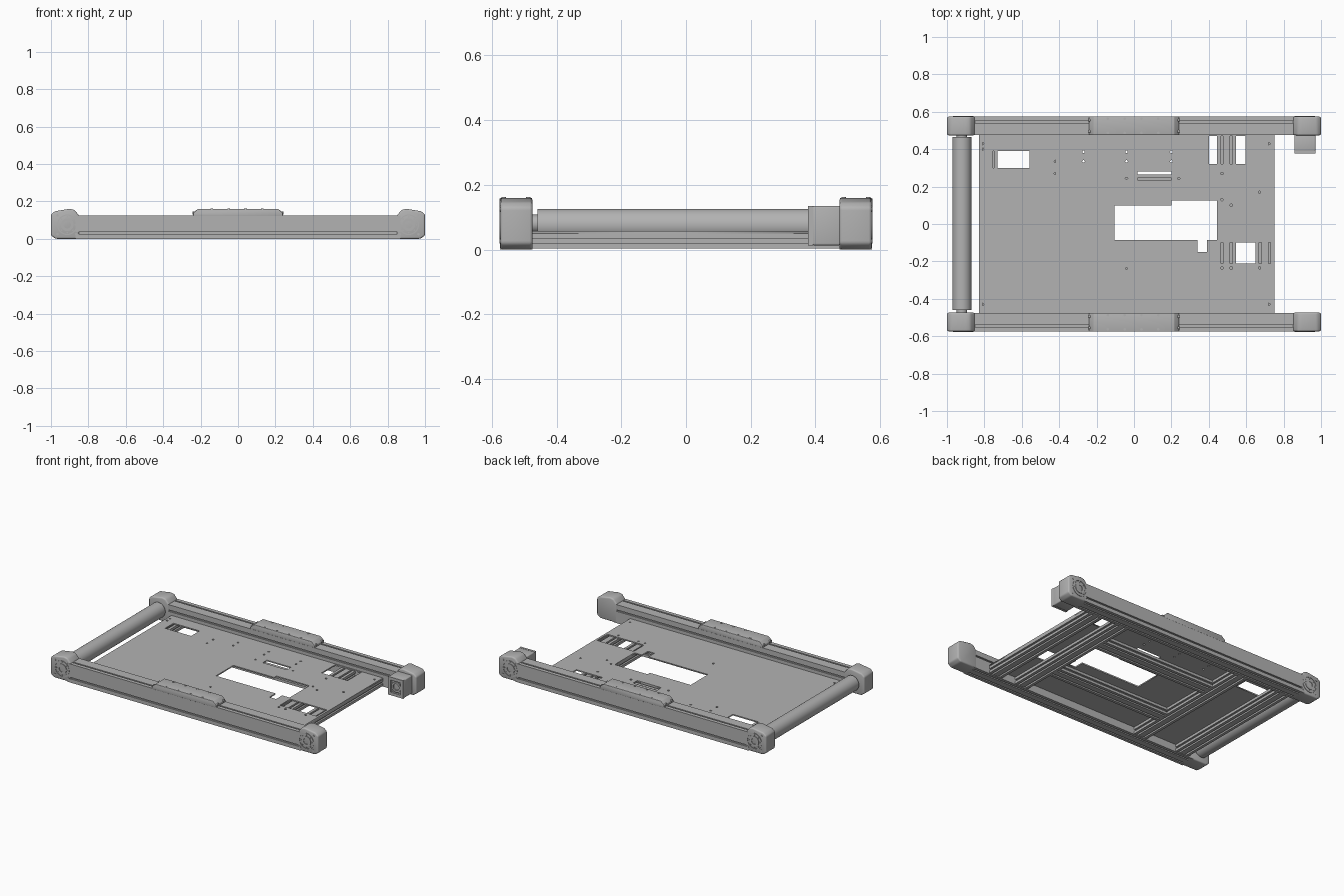
import bpy, bmesh, math
from mathutils import Matrix

cube = bpy.data.objects.get("Cube")
if cube:
    bpy.data.objects.remove(cube, do_unlink=True)

grey = bpy.data.materials.new("machined_grey")
grey.use_nodes = True
grey.diffuse_color = (0.45, 0.45, 0.45, 1)
grey.node_tree.nodes["Principled BSDF"].inputs["Base Color"].default_value = (0.45, 0.45, 0.45, 1)


def activate(ob):
    bpy.ops.object.select_all(action='DESELECT')
    ob.select_set(True)
    bpy.context.view_layer.objects.active = ob


def finish(name, bm, bevel=0, smooth=False):
    bmesh.ops.recalc_face_normals(bm, faces=bm.faces)
    mesh = bpy.data.meshes.new(name)
    bm.to_mesh(mesh)
    bm.free()
    mesh.materials.append(grey)
    ob = bpy.data.objects.new(name, mesh)
    bpy.context.collection.objects.link(ob)
    activate(ob)
    if bevel:
        mod = ob.modifiers.new("edge_rounding", 'BEVEL')
        mod.width, mod.segments, mod.limit_method = bevel, 3, 'ANGLE'
        bpy.ops.object.convert(target='MESH')
    if bevel or smooth:
        bpy.ops.object.shade_smooth_by_angle(angle=math.radians(35))
    return ob


def prism(name, pts, axis, start, end, bevel=0):
    """Extrude a closed profile along x or y."""
    bm = bmesh.new()
    loops = []
    for t in (start, end):
        loops.append([bm.verts.new((t, u, v) if axis == 'X' else (u, t, v)) for u, v in pts])
    n = len(pts)
    for i in range(n):
        j = (i + 1) % n
        bm.faces.new((loops[0][i], loops[0][j], loops[1][j], loops[1][i]))
    for loop in loops:
        bm.faces.new(loop)
    return finish(name, bm, bevel)


def rect(u0, v0, u1, v1):
    return [(u0, v0), (u1, v0), (u1, v1), (u0, v1)]


def grooved(u0, v0, u1, v1, bottom=(), right=(), top=(), left=(), w=0.006, d=0.012):
    """Rectangle whose sides carry slots at the given positions."""
    pts = [(u0, v0)]
    for c in sorted(bottom):
        pts += [(c - w, v0), (c - w, v0 + d), (c + w, v0 + d), (c + w, v0)]
    pts.append((u1, v0))
    for c in sorted(right):
        pts += [(u1, c - w), (u1 - d, c - w), (u1 - d, c + w), (u1, c + w)]
    pts.append((u1, v1))
    for c in sorted(top, reverse=True):
        pts += [(c + w, v1), (c + w, v1 - d), (c - w, v1 - d), (c - w, v1)]
    pts.append((u0, v1))
    for c in sorted(left, reverse=True):
        pts += [(u0, c + w), (u0 + d, c + w), (u0 + d, c - w), (u0, c - w)]
    return pts


def rod(name, centre, radius, length, axis='Z', sides=32):
    bm = bmesh.new()
    turn = {'Z': Matrix(), 'Y': Matrix.Rotation(math.pi / 2, 4, 'X'),
            'X': Matrix.Rotation(math.pi / 2, 4, 'Y')}[axis]
    bmesh.ops.create_cone(bm, cap_ends=True, segments=sides, radius1=radius, radius2=radius,
                          depth=length, matrix=Matrix.Translation(centre) @ turn)
    return finish(name, bm, smooth=True)


def ring(name, x, z, outer, inner, y0, y1, sides=32):
    bm = bmesh.new()
    loops = []
    for r, y in ((outer, y0), (outer, y1), (inner, y1), (inner, y0)):
        loops.append([bm.verts.new((x + r * math.cos(i * math.tau / sides), y,
                                    z + r * math.sin(i * math.tau / sides))) for i in range(sides)])
    for k in range(4):
        a, b = loops[k], loops[(k + 1) % 4]
        for i in range(sides):
            j = (i + 1) % sides
            bm.faces.new((a[i], a[j], b[j], b[i]))
    return finish(name, bm, smooth=True)


def sheet(name, outlines, z0, z1):
    """Flat plate: first outline is the border, the rest are openings."""
    curve = bpy.data.curves.new(name, 'CURVE')
    curve.dimensions, curve.fill_mode = '2D', 'BOTH'
    curve.extrude = (z1 - z0) / 2
    for pts in outlines:
        spline = curve.splines.new('POLY')
        spline.points.add(len(pts) - 1)
        for p, (x, y) in zip(spline.points, pts):
            p.co = (x, y, 0, 1)
        spline.use_cyclic_u = True
    curve.materials.append(grey)
    ob = bpy.data.objects.new(name, curve)
    bpy.context.collection.objects.link(ob)
    ob.location.z = (z0 + z1) / 2
    activate(ob)
    bpy.ops.object.convert(target='MESH')


# Perforated deck plate
centre_opening = [(-.105, -.085), (.34, -.085), (.34, -.15), (.39, -.15), (.39, -.085),
                  (.445, -.085), (.445, .125), (.2, .125), (.2, .1), (-.105, .1)]
openings = [centre_opening, rect(-.755, .3, -.56, .39), rect(.4, .32, .595, .47),
            rect(.46, -.21, .735, -.1), rect(.02, .235, .2, .28)]
hole_rows = {.43: (-.81, .72), .4: (-.81,), .385: (-.27, -.04, .2), .335: (-.42, -.27, -.04, .2),
             .27: (-.42, .47), .245: (-.04, .24), .17: (.67,), .13: (.47,), .1: (.52,),
             -.235: (-.04, .47, .52, .67), -.43: (-.81, .72)}
for y, row in hole_rows.items():
    for x in row:
        openings.append([(x + .007 * math.cos(a * math.tau / 10), y + .007 * math.sin(a * math.tau / 10))
                         for a in range(10)])
sheet("deck_plate", [rect(-.83, -.475, .75, .475)] + openings, .05, .058)

# Slotted cross beams and long beams under the deck
BEAM, LOW, HIGH, MID = .1, .004, .05, .027


def beam(name, axis, u, start, end):
    slots = (u + .025, u + .075)
    prism(name, grooved(u, LOW, u + BEAM, HIGH, slots, (MID,), slots, (MID,)), axis, start, end)


for i, x in enumerate((-.83, -.5, .445, .65)):
    beam(f"cross_beam_{i + 1}", 'Y', x, -.475, .475)
for name, y in (("front_long_beam", -.265), ("back_long_beam", .165)):
    beam(name, 'X', y, -.4, .445)

# Side rails, carriages and end caps, repeated front and back
for side, s in (("front", -1), ("back", 1)):
    def across(pts):
        return [(s * u, v) for u, v in pts]

    profile = grooved(.475, 0, .575, .125, bottom=(.5, .55), right=(.03,), top=(.545,),
                      left=(.085,), w=.005, d=.01)
    prism(f"{side}_rail", across(profile), 'X', -.87, .87)

    prism(f"{side}_carriage", [(-.24, .12), (.24, .12), (.24, .138), (.215, .16), (-.215, .16), (-.24, .138)],
          'Y', s * .476, s * .576, .003)
    for x in (-.14, -.05, .04, .13):
        for y in (.487, .563):
            rod(f"{side}_carriage_screw", (x, s * y, .16), .007, .004, sides=12)
    for x in (-.234, .234):
        for y in (.495, .555):
            rod(f"{side}_carriage_end_screw", (x, s * y, .137), .008, .02, 'X', 12)

    for end, e in (("right", -1), ("left", 1)):
        cap = [(.85, 0), (.975, 0), (1, .018), (1, .13), (.98, .147), (.9, .16), (.875, .155), (.85, .125)]
        prism(f"{side}_{end}_end_cap", [(e * u, v) for u, v in cap], 'Y', s * .474, s * .574, .009)
        hub = e * .913
        ring(f"{side}_{end}_hub_ring", hub, .075, .055, .049, s * .57, s * .577)
        ring(f"{side}_{end}_hub_seat", hub, .075, .034, .02, s * .57, s * .577)
        for a in range(8):
            turn = a * math.tau / 8
            rod(f"{side}_{end}_hub_screw", (hub + .042 * math.cos(turn), s * .574,
                                           .075 + .042 * math.sin(turn)), .004, .004, 'Y', 8)
        for x, z in ((.965, .025), (.965, .125), (.865, .025)):
            rod(f"{side}_{end}_cap_screw", (e * x, s * .574, z), .007, .004, 'Y', 12)

# Roller with its axle
rod("roller", (-.92, .003, .075), .051, .925, 'Y', 48)
rod("roller_axle", (-.92, 0, .08), .028, .95, 'Y', 32)

# Drive housing with an open socket
prism("drive_housing", rect(.857, .013, .97, .135), 'Y', .39, .478, .006)
for name, box in (("bottom", (.857, .013, .97, .033)), ("top", (.857, .115, .97, .135)),
                  ("right", (.857, .033, .877, .115)), ("left", (.95, .033, .97, .115))):
    prism(f"drive_socket_{name}_wall", rect(*box), 'Y', .377, .392)
ring("drive_socket_ring", .913, .074, .035, .022, .382, .392)
